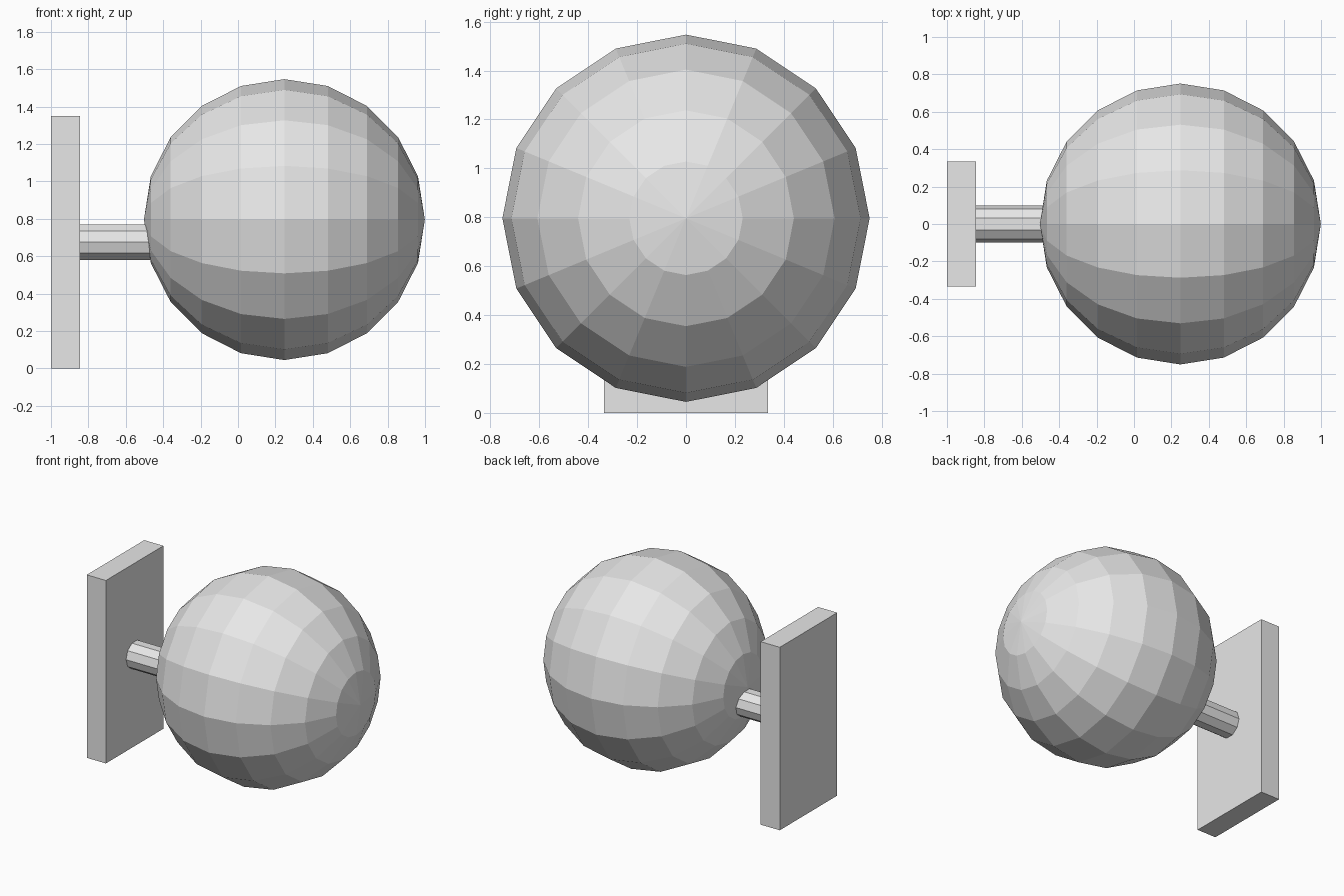
import bpy, math
from mathutils import Matrix

if "Cube" in bpy.data.objects:
    bpy.data.objects.remove(bpy.data.objects["Cube"])

grey = bpy.data.materials.new("light grey")
grey.diffuse_color = (0.8, 0.8, 0.8, 1)
grey.use_nodes = True
grey.node_tree.nodes["Principled BSDF"].inputs["Base Color"].default_value = grey.diffuse_color


def finish(name, matrix):
    """Name the active primitive, bake its placement and colour it."""
    ob = bpy.context.object
    ob.name = name
    ob.data.transform(matrix)
    ob.data.materials.append(grey)
    return ob


ALONG_X = Matrix.Rotation(math.pi / 2, 4, 'Y')

# Upright mounting plate
bpy.ops.mesh.primitive_cube_add(size=1)
finish("back_plate", Matrix.Translation((-0.922, 0, 0.675)) @ Matrix.Diagonal((0.156, 0.67, 1.35, 1)))

# Ten-sided stem from the plate into the ball
X0, X1 = -0.844, -0.42
bpy.ops.mesh.primitive_cylinder_add(vertices=10, radius=0.1, depth=X1 - X0)
finish("stem", Matrix.Translation(((X0 + X1) / 2, 0, 0.676)) @ ALONG_X)

# Faceted ball with its poles along x
bpy.ops.mesh.primitive_uv_sphere_add(segments=16, ring_count=10, radius=0.751)
finish("ball", Matrix.Translation((0.248, 0, 0.796)) @ ALONG_X)
